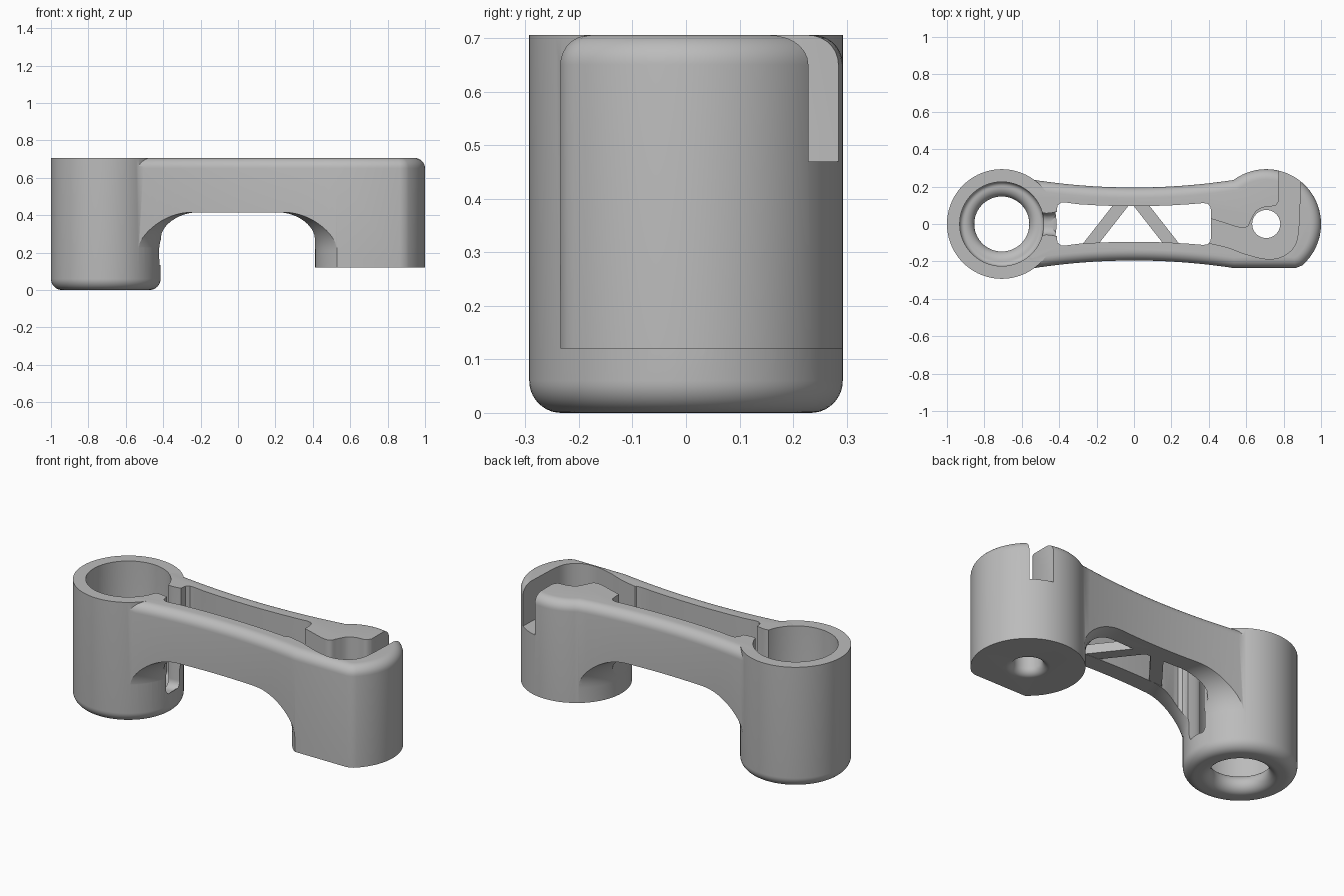
import bpy, bmesh, math
from mathutils import Vector

cube = bpy.data.objects.get("Cube")
if cube:
    bpy.data.objects.remove(cube, do_unlink=True)

TOP = 0.706            # shared top plane
CX = 0.707             # distance of both end axes from the middle
R = 0.293              # end radius
ARCH = 0.415           # underside of the bridge
FLOOR = 0.47           # floor of the side channel
FLAT = 0.235           # half width where the arm meets the ends

grey = bpy.data.materials.new("plain grey")
grey.use_nodes = True
grey.diffuse_color = (0.5, 0.5, 0.5, 1)
grey.node_tree.nodes["Principled BSDF"].inputs["Base Color"].default_value = (0.5, 0.5, 0.5, 1)


def face_outward(bm):
    bmesh.ops.recalc_face_normals(bm, faces=bm.faces)
    if bm.calc_volume(signed=True) < 0:
        bmesh.ops.reverse_faces(bm, faces=bm.faces)


def make(name, bm):
    face_outward(bm)
    mesh = bpy.data.meshes.new(name)
    bm.to_mesh(mesh)
    bm.free()
    mesh.materials.append(grey)
    obj = bpy.data.objects.new(name, mesh)
    bpy.context.collection.objects.link(obj)
    return obj


def prism(name, pts, z0, z1, round_z=None, radius=0.0):
    """Extrude a plan outline; optionally round the rim at height round_z."""
    bm = bmesh.new()
    face = bm.faces.new([bm.verts.new((x, y, z0)) for x, y in pts])
    ext = bmesh.ops.extrude_face_region(bm, geom=[face])
    bmesh.ops.translate(bm, vec=(0, 0, z1 - z0),
                        verts=[v for v in ext["geom"] if isinstance(v, bmesh.types.BMVert)])
    # the extrusion may leave the starting face behind or take it along; keep the solid closed
    if not any(all(abs(v.co.z - z0) < 1e-5 for v in f.verts) for f in bm.faces):
        bmesh.ops.holes_fill(bm, edges=[e for e in bm.edges if e.is_boundary])
    face_outward(bm)
    if round_z is not None:
        rim = [e for e in bm.edges if all(abs(v.co.z - round_z) < 1e-5 for v in e.verts)]
        bmesh.ops.bevel(bm, geom=rim, offset=radius, segments=7, profile=0.5,
                        affect='EDGES', clamp_overlap=False)
    return make(name, bm)


def lathe(name, profile, cx, steps=96):
    """Revolve an (r, z) profile, whose ends lie on the axis, about x = cx."""
    bm = bmesh.new()
    verts = [bm.verts.new((r, 0, z)) for r, z in profile]
    edges = [bm.edges.new(p) for p in zip(verts, verts[1:])]
    bmesh.ops.spin(bm, geom=verts + edges, cent=(0, 0, 0), axis=(0, 0, 1),
                   angle=2 * math.pi, steps=steps, use_duplicate=False)
    bmesh.ops.remove_doubles(bm, verts=bm.verts, dist=1e-5)
    bmesh.ops.translate(bm, vec=(cx, 0, 0), verts=bm.verts)
    return make(name, bm)


def arc(cx, cy, r, a0, a1, n=10):
    return [(cx + r * math.cos(math.radians(a0 + (a1 - a0) * i / n)),
             cy + r * math.sin(math.radians(a0 + (a1 - a0) * i / n))) for i in range(n + 1)]


def smooth_path(pts, n=5):
    """Catmull-Rom curve through a few points."""
    p = [Vector(q) for q in [pts[0]] + pts + [pts[-1]]]
    out = []
    for a, b, c, d in zip(p, p[1:], p[2:], p[3:]):
        for i in range(n):
            t = i / n
            q = 0.5 * (2 * b + (c - a) * t + (2 * a - 5 * b + 4 * c - d) * t * t
                       + (3 * b - a - 3 * c + d) * t ** 3)
            out.append(tuple(q))
    return out + [pts[-1]]


def combine(target, tool, operation):
    mod = target.modifiers.new("combine", 'BOOLEAN')
    mod.operation, mod.solver, mod.object = operation, 'EXACT', tool
    bpy.context.view_layer.objects.active = target
    bpy.ops.object.modifier_apply(modifier=mod.name)
    bpy.data.objects.remove(tool, do_unlink=True)


def mirror_y(pts):
    return pts + [(x, -y) for x, y in reversed(pts)]


# Bridge underside: a slab with a flared foot around each end
def flare(name, cx, base, r):
    sweep = arc(r + 0.207, ARCH - 0.207, 0.207, 180, 90, 14)
    return lathe(name, [(0, base), (r, base)] + sweep + [(r + 0.207, 0.55), (0, 0.55)], cx)


arm = prism("lever_body", [(-0.8, -0.5), (1.1, -0.5), (1.1, 0.5), (-0.8, 0.5)], ARCH, 0.9)
combine(arm, flare("left_flare", -CX, 0.18, R - 0.001), 'UNION')
combine(arm, flare("right_flare", CX, 0.02, R + 0.001), 'UNION')

# Plan outline: waisted arm, round end with a flattened front, rounded top rim
waist = [(-0.6 + 1.13 * i / 24, 0.195 + 0.04 * ((-0.6 + 1.13 * i / 24) / 0.53) ** 2)
         for i in range(25)]
front_angle = -math.degrees(math.asin(FLAT / R))
end_arc = [(0.865, -FLAT)] + arc(CX, 0, R, front_angle + 4, 180 + front_angle, 48)
outline = [(x, -y) for x, y in waist] + end_arc + list(reversed(waist))[1:]
combine(arm, prism("plan", outline, 0.12, TOP, TOP, 0.055), 'INTERSECT')

# Round boss with a softened lower edge
boss = [(0, 0)] + arc(R - 0.06, 0.06, 0.06, -90, 0) + [(R, TOP), (0, TOP)]
combine(arm, lathe("boss", boss, -CX), 'UNION')

# Bore whose floor is a rounded lip around a narrower hole
bore = ([(0, -0.1), (0.2, -0.1)] + arc(0.2, 0.053, 0.053, -90, -270, 20)
        + arc(0.2, 0.131, 0.025, -90, 0, 6)[1:] + [(0.225, 0.9), (0, 0.9)])
combine(arm, lathe("bore", bore, -CX), 'DIFFERENCE')

# Open middle, parallel to the waisted sides
side = ([(-0.413, 0.075), (-0.408, 0.1), (-0.39, 0.114), (-0.365, 0.115)]
        + [(x / 10, 0.095 + 0.015 * (x / 3.5) ** 2) for x in range(-3, 4)]
        + [(0.37, 0.112), (0.395, 0.108), (0.408, 0.093), (0.412, 0.07)])
combine(arm, prism("middle_opening", mirror_y(side), -0.1, 0.9), 'DIFFERENCE')

# Neck slot from the bore into the opening
neck = smooth_path([(-0.55, 0.11), (-0.515, 0.075), (-0.48, 0.058), (-0.44, 0.06), (-0.4, 0.068)], 3)
combine(arm, prism("neck_slot", mirror_y(neck), 0.122, 0.9, 0.122, 0.045), 'DIFFERENCE')

# Channel that winds past the pin hole and leaves at the back
inner = smooth_path([(0.39, 0.035), (0.47, 0.01), (0.56, -0.018), (0.605, -0.015), (0.625, 0.02),
                     (0.655, 0.07), (0.705, 0.092), (0.755, 0.098), (0.775, 0.125)])
outer = smooth_path([(0.89, 0.22), (0.885, 0.08), (0.876, -0.06), (0.85, -0.13), (0.79, -0.175),
                     (0.71, -0.187), (0.6, -0.162), (0.5, -0.125), (0.39, -0.1)])
combine(arm, prism("channel", inner + [(0.775, 0.4), (0.89, 0.4)] + outer, FLOOR, 0.9), 'DIFFERENCE')

# Pin hole with a soft lower lip
pin = [(0, 0), (0.115, 0), (0.115, 0.12)] + arc(0.115, 0.16, 0.04, -90, -180, 8)[1:] \
    + [(0.075, 0.52), (0, 0.52)]
combine(arm, lathe("pin_hole", pin, CX, 64), 'DIFFERENCE')

# Pair of slanted struts across the opening
for s in (-1, 1):
    strut = [(-0.016 + s * x, y) for x, y in ((0, 0.115), (0.085, 0.115), (0.265, -0.115), (0.18, -0.115))]
    combine(arm, prism("strut", strut, ARCH + 0.001, FLOOR), 'UNION')

bpy.ops.object.select_all(action='DESELECT')
arm.select_set(True)
bpy.context.view_layer.objects.active = arm
bpy.ops.object.shade_smooth_by_angle(angle=math.radians(30))
